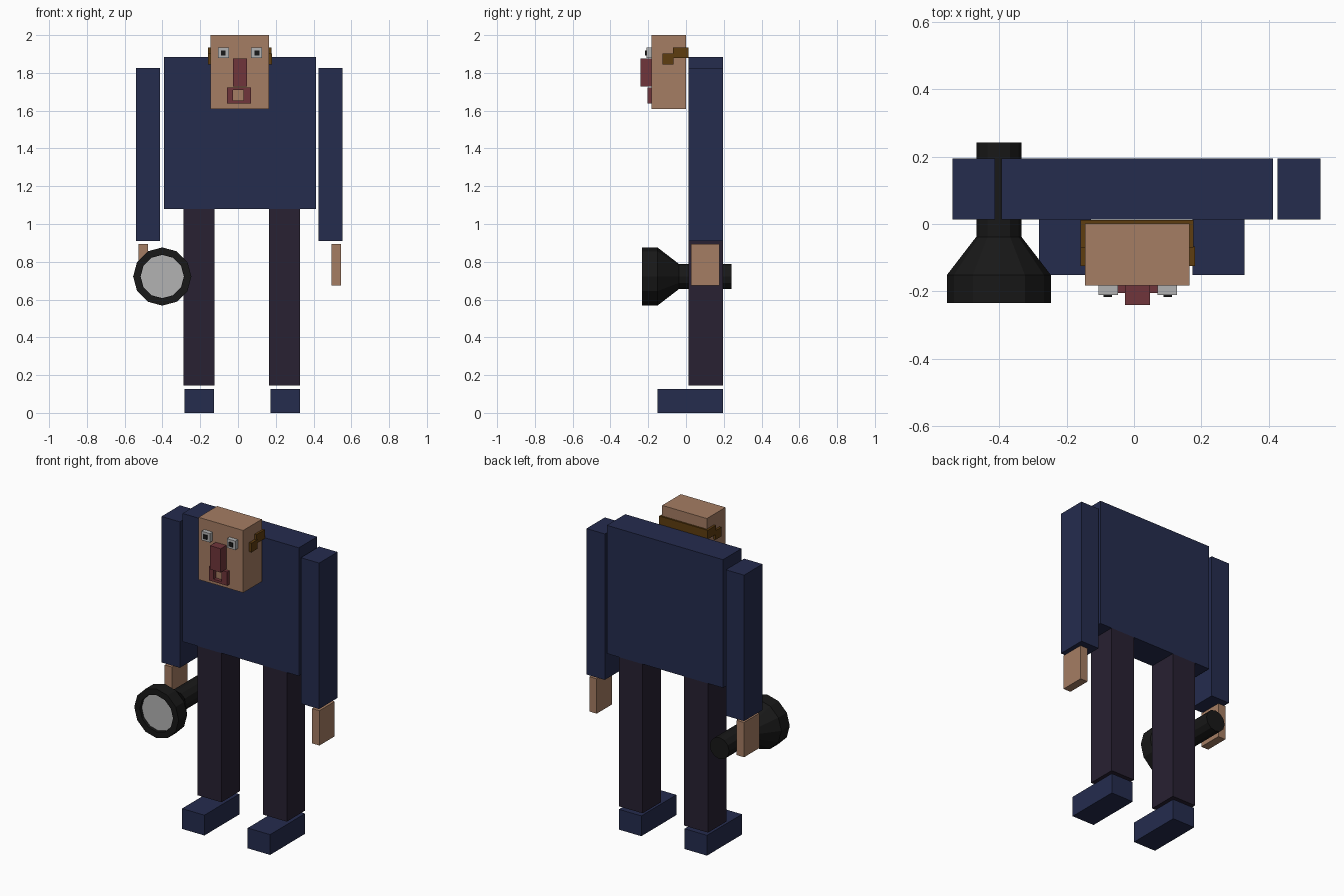
import bpy, bmesh, math

if "Cube" in bpy.data.objects:
    bpy.data.objects.remove(bpy.data.objects["Cube"])


def material(name, rgb):
    m = bpy.data.materials.new(name)
    m.diffuse_color = (*rgb, 1)
    m.use_nodes = True
    m.node_tree.nodes["Principled BSDF"].inputs["Base Color"].default_value = m.diffuse_color
    return m


NAVY = material("navy", (0.018, 0.025, 0.076))
DARK = material("trousers", (0.021, 0.015, 0.032))
SKIN = material("skin", (0.376, 0.205, 0.125))
RED = material("red", (0.162, 0.036, 0.043))
BROWN = material("brown", (0.114, 0.047, 0.005))
BLACK = material("black", (0.009, 0.009, 0.009))
GREY = material("grey", (0.45, 0.45, 0.45))


def finish(name, bm, mat):
    mesh = bpy.data.meshes.new(name)
    bmesh.ops.recalc_face_normals(bm, faces=bm.faces)
    bm.to_mesh(mesh)
    bm.free()
    mesh.materials.append(mat)
    ob = bpy.data.objects.new(name, mesh)
    bpy.context.collection.objects.link(ob)
    return ob


def box(name, mat, x, y, z):
    """Box given by its (min, max) on each axis."""
    bm = bmesh.new()
    for v in bmesh.ops.create_cube(bm, size=1)["verts"]:
        v.co = [(a + b) / 2 + c * (b - a) for (a, b), c in zip((x, y, z), v.co)]
    return finish(name, bm, mat)


def pair(name, mat, mid, x, y, z):
    """Two boxes mirrored about x = mid; x is the offset range from it."""
    box(name + "_left", mat, (mid + x[0], mid + x[1]), y, z)
    box(name + "_right", mat, (mid - x[1], mid - x[0]), y, z)


def lathe(name, mat, profile, cx, cz, sides=12):
    """Low-poly solid turned about the y direction from (radius, y) points."""
    bm = bmesh.new()
    rings = []
    for r, y in profile:
        rings.append([bm.verts.new((cx + r * math.cos(2 * math.pi * i / sides), y,
                                    cz + r * math.sin(2 * math.pi * i / sides)))
                      for i in range(sides)])
    for a, b in zip(rings, rings[1:]):
        for i in range(sides):
            j = (i + 1) % sides
            bm.faces.new((a[i], a[j], b[j], b[i]))
    bm.faces.new(rings[0])
    bm.faces.new(rings[-1])
    return finish(name, bm, mat)


# Body and limbs
BODY_Y = (0.013, 0.195)
box("torso", NAVY, (-0.393, 0.412), BODY_Y, (1.08, 1.883))
pair("arm", NAVY, 0.007, (0.419, 0.546), BODY_Y, (0.911, 1.825))
pair("hand", SKIN, 0.009, (0.485, 0.536), (0.027, 0.178), (0.675, 0.893))
pair("leg", DARK, 0.020, (0.144, 0.309), BODY_Y, (0.146, 1.08))
pair("foot", NAVY, 0.023, (0.150, 0.305), (-0.151, 0.195), (0, 0.127))

# Head and face
HEAD = 0.011
box("head", SKIN, (-0.145, 0.164), (-0.183, 0.001), (1.61, 2.0))
pair("eye", GREY, HEAD, (0.059, 0.117), (-0.21, -0.18), (1.878, 1.934))
pair("pupil", BLACK, HEAD, (0.076, 0.102), (-0.216, -0.2), (1.892, 1.919))
box("nose", RED, (-0.026, 0.048), (-0.24, -0.18), (1.727, 1.876))

# Mouth: a frame of lips around an opening
LIP_Y = (-0.205, -0.18)
box("lip_top", RED, (-0.058, 0.069), LIP_Y, (1.71, 1.723))
box("lip_bottom", RED, (-0.058, 0.069), LIP_Y, (1.637, 1.653))
box("lip_side_right", RED, (-0.058, -0.026), LIP_Y, (1.653, 1.71))
box("lip_side_left", RED, (0.029, 0.069), LIP_Y, (1.653, 1.71))

# Hair band round the back of the head with sideburns
box("hair_back", BROWN, (-0.159, 0.177), (-0.002, 0.012), (1.878, 1.934))
pair("hair_side", BROWN, 0.009, (0.150, 0.168), (-0.07, -0.002), (1.878, 1.934))
pair("sideburn", BROWN, HEAD, (0.150, 0.170), (-0.124, -0.067), (1.845, 1.902))

# Torch held in the right hand
TX, TZ = -0.401, 0.722
lathe("torch_body", BLACK,
      [(0.115, -0.213), (0.115, -0.234), (0.154, -0.234), (0.154, -0.151),
       (0.067, -0.038), (0.067, 0.242)], TX, TZ)
lathe("torch_lens", GREY, [(0.1145, -0.216), (0.1145, -0.21)], TX, TZ)
